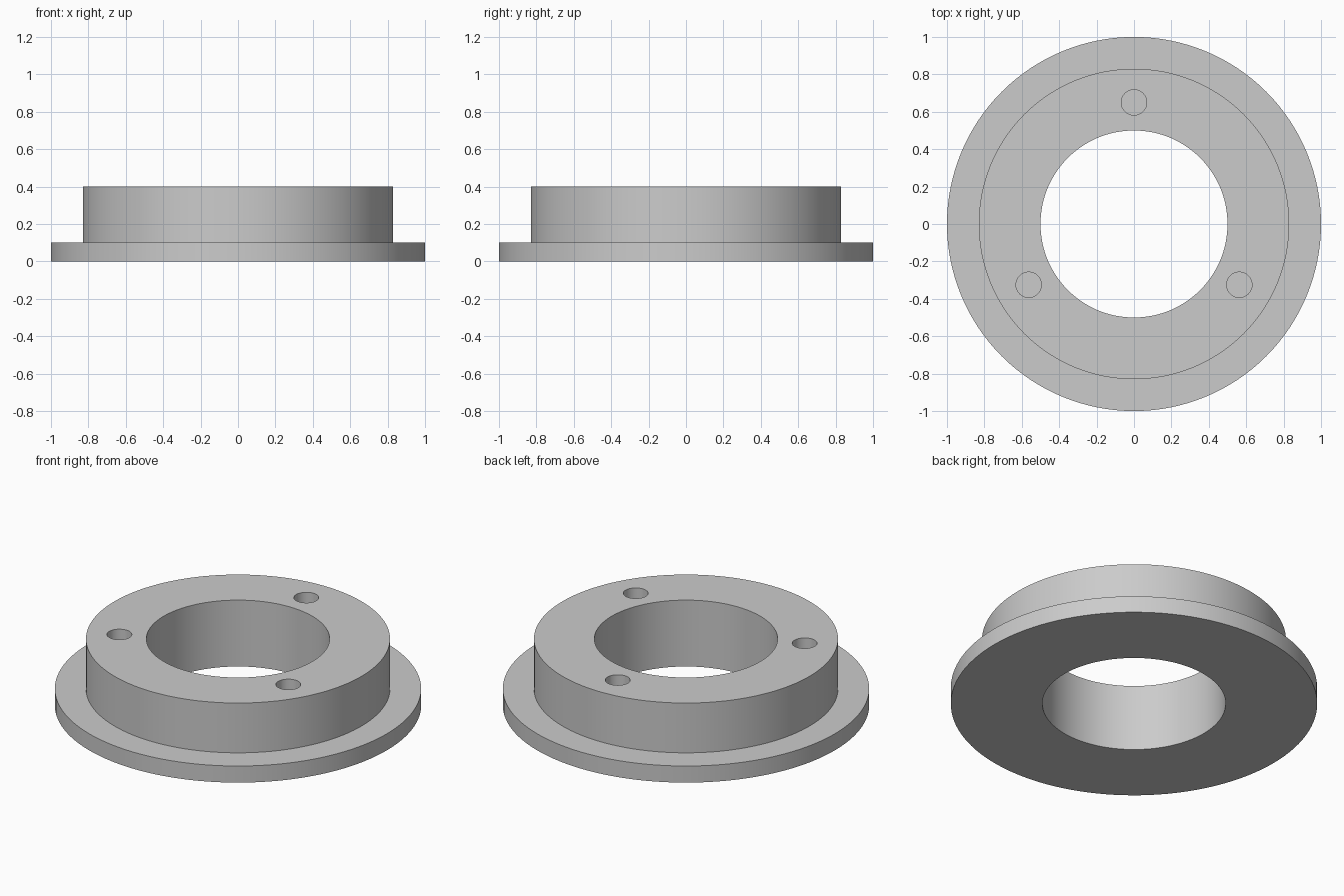
import bpy, bmesh, math
from mathutils import Vector

cube = bpy.data.objects.get("Cube")
if cube:
    bpy.data.objects.remove(cube, do_unlink=True)

OUTER_R, BODY_R, BORE_R = 1.0, 0.83, 0.5
FLANGE_H, TOTAL_H = 0.1, 0.4
HOLE_R, HOLE_CIRCLE_R, HOLE_DEPTH = 0.068, 0.65, 0.3
SEGMENTS = 128

# Material
grey = bpy.data.materials.new("plain grey")
grey.use_nodes = True
colour = (0.6, 0.6, 0.6, 1)
grey.diffuse_color = colour
grey.node_tree.nodes["Principled BSDF"].inputs["Base Color"].default_value = colour


def add_object(name, bm):
    bmesh.ops.recalc_face_normals(bm, faces=bm.faces)
    mesh = bpy.data.meshes.new(name)
    bm.to_mesh(mesh)
    bm.free()
    mesh.materials.append(grey)
    obj = bpy.data.objects.new(name, mesh)
    bpy.context.collection.objects.link(obj)
    return obj


# Flanged ring: stepped section turned about the vertical axis
profile = [(BORE_R, 0), (OUTER_R, 0), (OUTER_R, FLANGE_H),
           (BODY_R, FLANGE_H), (BODY_R, TOTAL_H), (BORE_R, TOTAL_H)]
bm = bmesh.new()
verts = [bm.verts.new((r, 0, z)) for r, z in profile]
edges = [bm.edges.new((v, verts[(i + 1) % len(verts)])) for i, v in enumerate(verts)]
bmesh.ops.spin(bm, geom=verts + edges, cent=(0, 0, 0), axis=(0, 0, 1),
               angle=math.tau, steps=SEGMENTS)
bmesh.ops.remove_doubles(bm, verts=bm.verts, dist=0.0001)
ring = add_object("flanged_ring", bm)

# Three blind holes, evenly spaced in the top face
bm = bmesh.new()
for i in range(3):
    a = math.pi / 2 + i * math.tau / 3
    height = HOLE_DEPTH + 0.1
    new = bmesh.ops.create_cone(bm, cap_ends=True, segments=32, radius1=HOLE_R,
                                radius2=HOLE_R, depth=height)["verts"]
    centre = Vector((HOLE_CIRCLE_R * math.cos(a), HOLE_CIRCLE_R * math.sin(a),
                     TOTAL_H - HOLE_DEPTH + height / 2))
    bmesh.ops.translate(bm, verts=new, vec=centre)
cutter = add_object("hole_cutter", bm)
cutter.hide_render = True

cut = ring.modifiers.new("holes", 'BOOLEAN')
cut.operation = 'DIFFERENCE'
cut.solver = 'EXACT'
cut.object = cutter

bpy.ops.object.select_all(action='DESELECT')
ring.select_set(True)
bpy.context.view_layer.objects.active = ring
bpy.ops.object.modifier_apply(modifier=cut.name)
bpy.data.objects.remove(cutter, do_unlink=True)

# Smooth round walls with crisp rims
bpy.ops.object.shade_smooth_by_angle(angle=math.radians(30))
